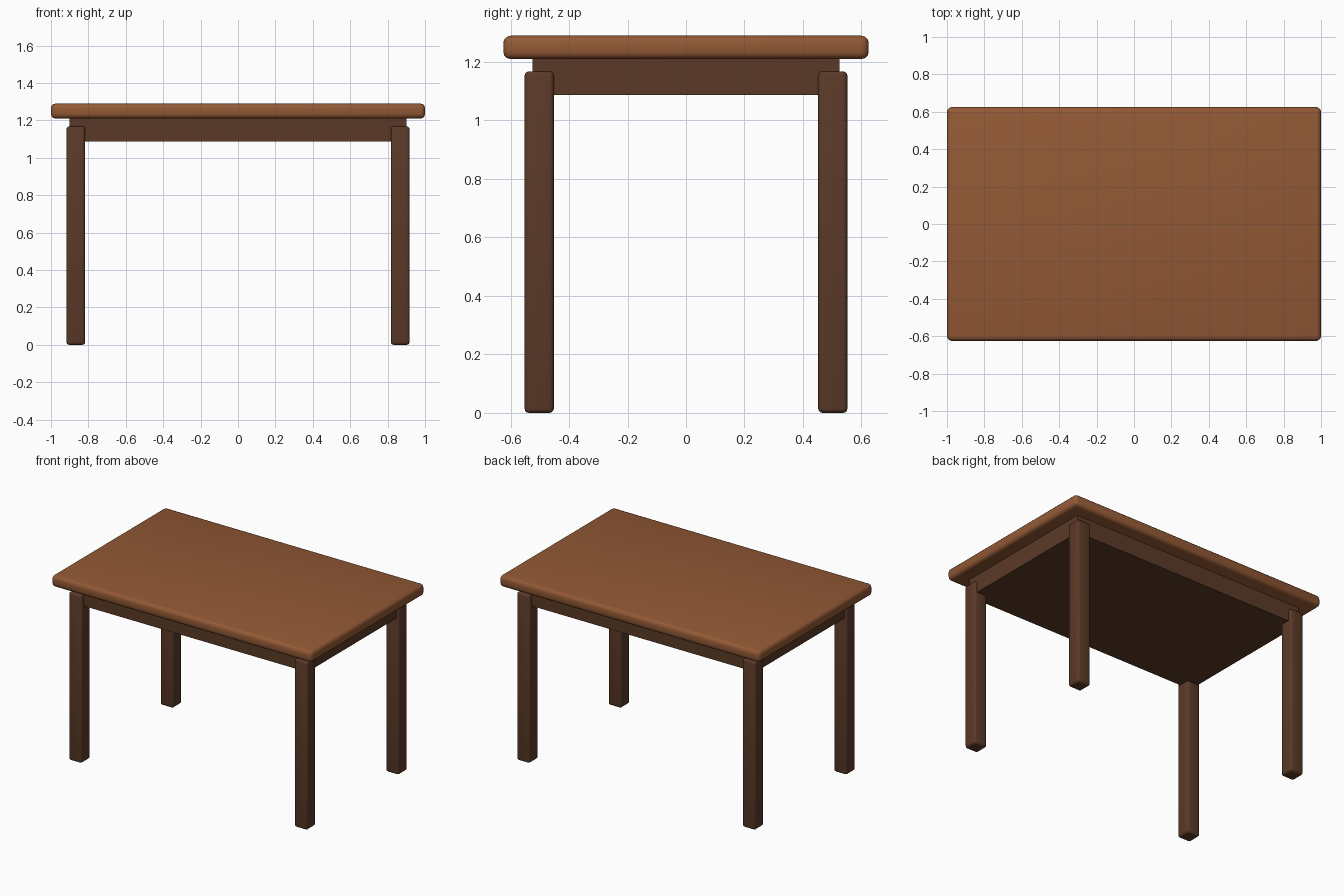
import bpy
import math

if "Cube" in bpy.data.objects:
    bpy.data.objects.remove(bpy.data.objects["Cube"])


def material(name, rgb):
    m = bpy.data.materials.new(name)
    m.diffuse_color = (*rgb, 1.0)
    m.use_nodes = True
    m.node_tree.nodes["Principled BSDF"].inputs["Base Color"].default_value = m.diffuse_color
    return m


top_wood = material("warm brown wood", (0.29, 0.10, 0.036))
dark_wood = material("dark brown wood", (0.105, 0.042, 0.021))


def box(name, centre, size, mat, radius=0.0):
    """Box with optional rounded edges."""
    bpy.ops.mesh.primitive_cube_add(size=1, location=centre)
    ob = bpy.context.object
    ob.name = name
    ob.scale = size
    bpy.ops.object.transform_apply(location=False, rotation=False, scale=True)
    ob.data.materials.append(mat)
    if radius:
        bev = ob.modifiers.new("rounded edges", 'BEVEL')
        bev.width = radius
        bev.segments = 3
        bpy.ops.object.modifier_apply(modifier=bev.name)
        bpy.ops.object.shade_smooth_by_angle(angle=math.radians(40))
    return ob


# Tabletop
box("tabletop", (0, 0, 1.25), (2.0, 1.25, 0.08), top_wood, 0.025)

# Solid apron block below the top
box("apron", (0, 0, 1.149), (1.80, 1.05, 0.125), dark_wood)

# Four legs
for sx, side in ((-1, "left"), (1, "right")):
    for sy, end in ((-1, "front"), (1, "back")):
        box(f"{end}_{side}_leg", (sx * 0.867, sy * 0.502, 0.584),
            (0.10, 0.10, 1.168), dark_wood, 0.015)
